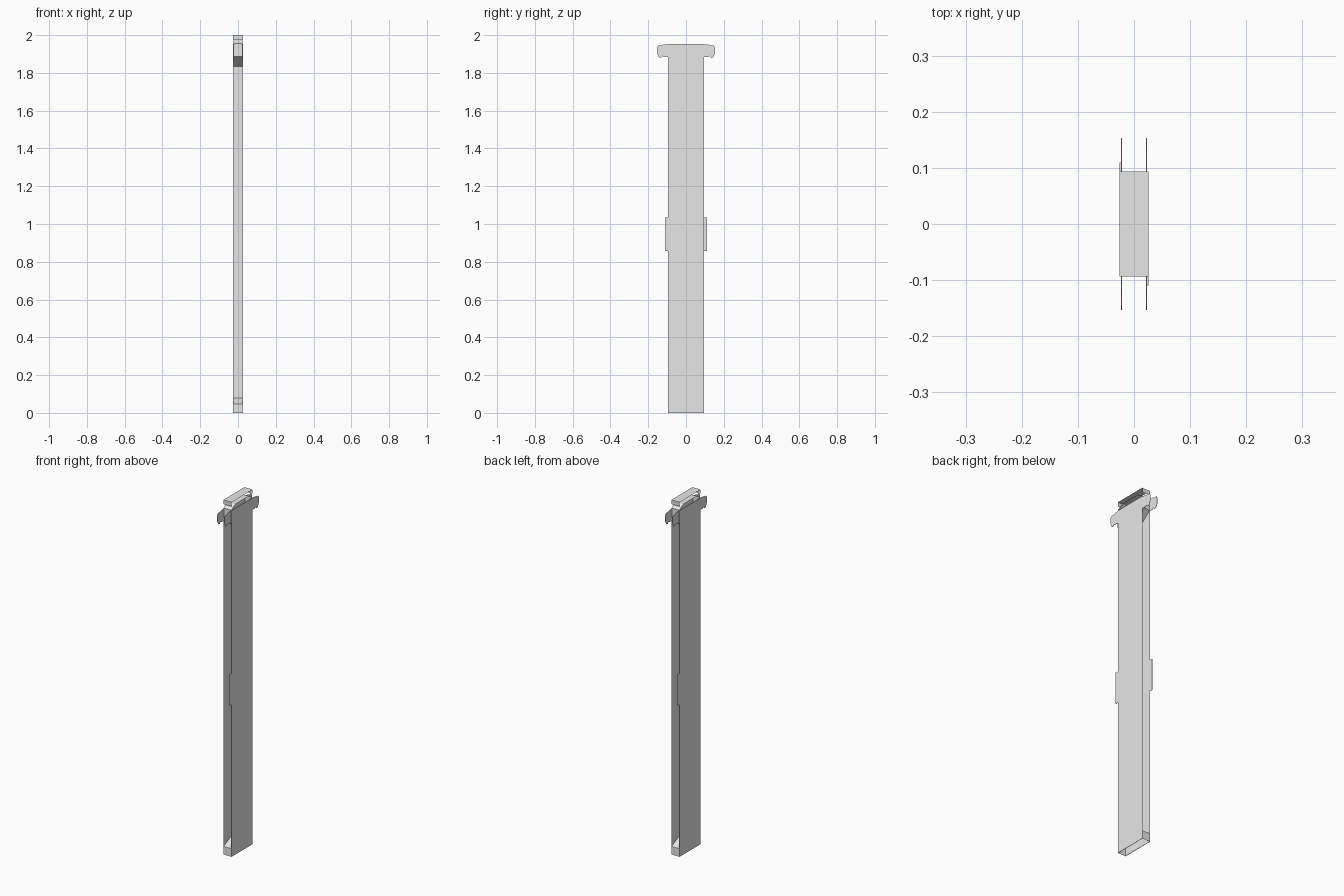
import bpy, bmesh

if "Cube" in bpy.data.objects:
    bpy.data.objects.remove(bpy.data.objects["Cube"])

grey = bpy.data.materials.new("light grey")
grey.diffuse_color = (0.8, 0.8, 0.8, 1)
grey.use_nodes = True
grey.node_tree.nodes["Principled BSDF"].inputs["Base Color"].default_value = grey.diffuse_color

W = 0.094          # half depth of the body
X_OUT = 0.0255     # outer side of the body plates
X_IN = 0.0232      # inner side of the body plates
WEB = 0.025        # half thickness of the inner web


def finish(name, bm):
    me = bpy.data.meshes.new(name)
    bm.to_mesh(me)
    bm.free()
    me.materials.append(grey)
    ob = bpy.data.objects.new(name, me)
    bpy.context.collection.objects.link(ob)


def plate(name, outline, x0, x1, side):
    """Thin solid from a (y, z) outline; side -1 is the half-turned twin."""
    bm = bmesh.new()
    face = bm.faces.new([bm.verts.new((side * x0, side * y, z)) for y, z in outline])
    new = bmesh.ops.extrude_face_region(bm, geom=[face])["geom"]
    verts = [v for v in new if isinstance(v, bmesh.types.BMVert)]
    bmesh.ops.translate(bm, verts=verts, vec=(side * (x1 - x0), 0, 0))
    bmesh.ops.recalc_face_normals(bm, faces=bm.faces)
    finish(name, bm)


def strip(name, path, half):
    """Folded sheet: a (y, z) path drawn across the gap between the plates."""
    bm = bmesh.new()
    rows = [(bm.verts.new((-half, *p)), bm.verts.new((half, *p))) for p in path]
    for (a, b), (c, d) in zip(rows, rows[1:]):
        bm.faces.new((a, b, d, c))
    finish(name, bm)


def mirrored(half_path):
    """Full path from its front half, repeated at the back."""
    return half_path + [(-y, z) for y, z in reversed(half_path)]


# Side plates: long body with a single tab on one edge
body = [(-W, 0), (W, 0), (W, 1.952), (-W, 1.952),
        (-W, 1.035), (-0.11, 1.035), (-0.11, 0.858), (-W, 0.858)]

# Ears: hook-shaped ends of a crosspiece lying just inside each plate
ear = [(0.09, 1.884), (0.116, 1.884), (0.124, 1.889), (0.133, 1.880), (0.143, 1.882),
       (0.153, 1.903), (0.153, 1.935), (0.146, 1.946), (0.130, 1.945),
       (0.118, 1.950), (0.09, 1.952)]
for name, side in (("right", 1), ("left", -1)):
    plate(name + "_plate", body, X_IN, X_OUT, side)
    plate(name + "_ears", mirrored(ear), 0.0212, X_IN, side)

# Top cap: flat sheet with a short flap at each end
strip("top_cap", mirrored([(-W, 1.976), (-W, 2.0)]), X_OUT)

# Inner rail: foot, web and head, its upper and lower ends left open
rail = [(-W, 0), (-W, 0.046), (-WEB, 0.08), (-WEB, 1.835), (-W, 1.888),
        (-W, 1.955), (-0.06, 1.976)]
strip("inner_rail", mirrored(rail), X_OUT - 0.0005)
